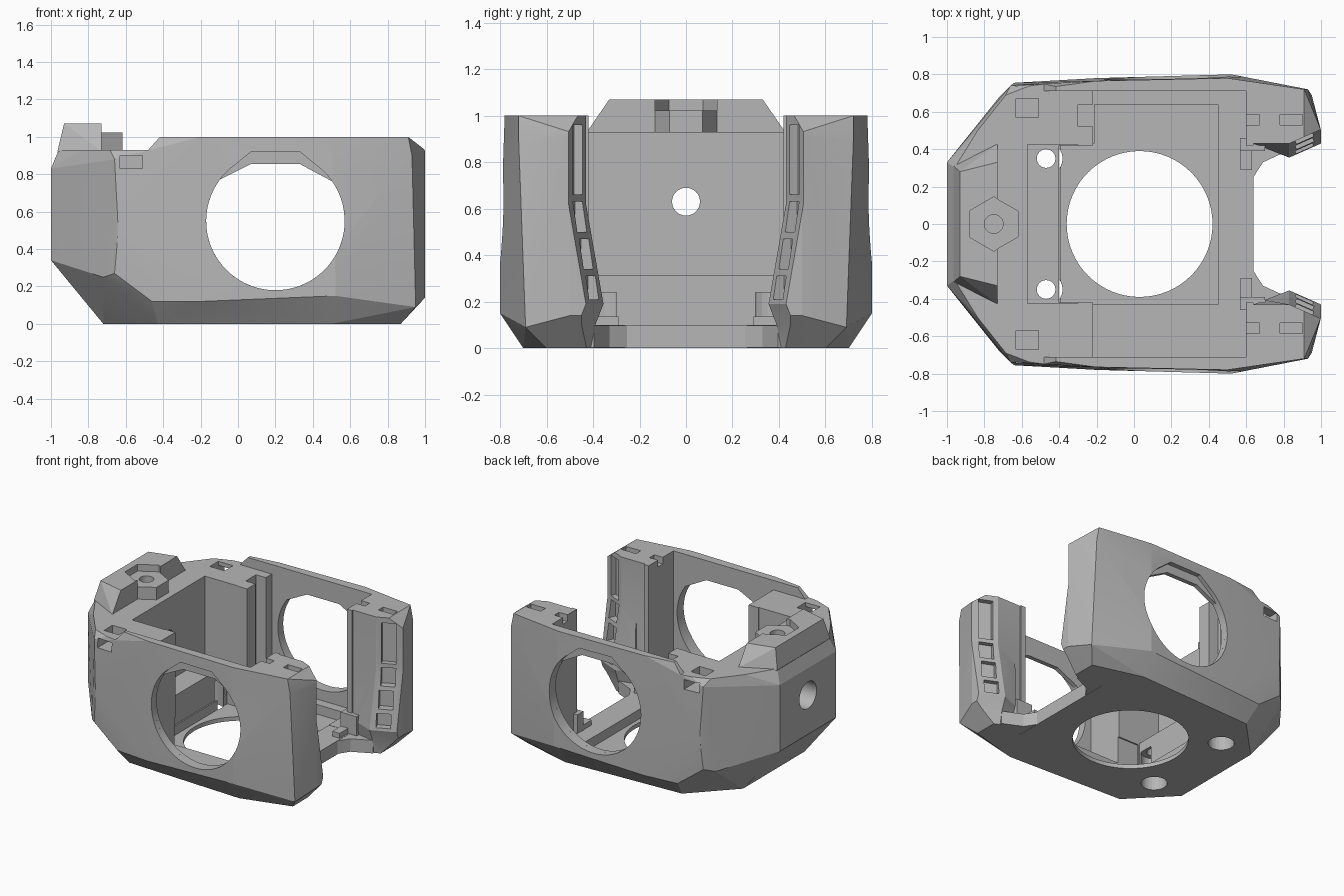
import bpy, bmesh
from math import cos, sin, radians, atan2
from mathutils import Matrix, Vector

if "Cube" in bpy.data.objects:
    bpy.data.objects.remove(bpy.data.objects["Cube"])

grey = bpy.data.materials.new("plain_grey")
grey.use_nodes = True
grey.diffuse_color = (0.47, 0.47, 0.47, 1)
grey.node_tree.nodes["Principled BSDF"].inputs["Base Color"].default_value = (0.47, 0.47, 0.47, 1)


def finish(name, bm):
    bmesh.ops.recalc_face_normals(bm, faces=bm.faces)
    mesh = bpy.data.meshes.new(name)
    bm.to_mesh(mesh)
    bm.free()
    mesh.materials.append(grey)
    ob = bpy.data.objects.new(name, mesh)
    bpy.context.collection.objects.link(ob)
    return ob


def hull(name, points):
    # Convex solid mirrored across y
    bm = bmesh.new()
    for x, y, z in points:
        bm.verts.new((x, y, z))
        bm.verts.new((x, -y, z))
    res = bmesh.ops.convex_hull(bm, input=bm.verts)
    junk = {v for v in res["geom_interior"] + res["geom_unused"] if isinstance(v, bmesh.types.BMVert)}
    bmesh.ops.delete(bm, geom=list(junk), context="VERTS")
    bmesh.ops.dissolve_limit(bm, angle_limit=radians(1), verts=bm.verts, edges=bm.edges)
    return finish(name, bm)


def loft(name, rings):
    bm = bmesh.new()
    rows = [[bm.verts.new(p) for p in ring] for ring in rings]
    for a, b in zip(rows, rows[1:]):
        for i in range(len(a)):
            j = (i + 1) % len(a)
            bm.faces.new((a[i], a[j], b[j], b[i]))
    bm.faces.new(rows[0])
    bm.faces.new(rows[-1])
    return finish(name, bm)


def prism(name, outline, zs):
    return loft(name, [[(x, y, z) for x, y in outline] for z in zs])


def box(name, xs, ys, zs):
    return prism(name, [(xs[0], ys[0]), (xs[1], ys[0]), (xs[1], ys[1]), (xs[0], ys[1])], zs)


def ngon(x, y, r, n, turn=0):
    return [(x + r * cos(radians(360 * i / n + turn)), y + r * sin(radians(360 * i / n + turn))) for i in range(n)]


def combine(ob, other, operation):
    mod = ob.modifiers.new("shape", "BOOLEAN")
    mod.operation, mod.solver, mod.object = operation, "EXACT", other
    bpy.context.view_layer.objects.active = ob
    bpy.ops.object.modifier_apply(modifier=mod.name)
    bpy.data.objects.remove(other)


def cut(other):
    combine(body, other, "DIFFERENCE")


def add(other):
    combine(body, other, "UNION")


# Faceted outer body
body = hull("shroud_body", [
    (-.72, .36, 0), (-.43, .66, 0), (.5, .7, 0), (.87, .6, 0), (.87, .3, 0),
    (-1, .33, .34), (-.72, .68, .25), (-.66, .74, .27), (-.46, .757, .12), (-.2, .78, .12), (.52, .8, .15),
    (.95, .69, .09), (1, .5, .14), (1, .3, .14), (.52, .8, .4), (.52, .775, .56),
    (-1, .33, .83), (-.64, .755, .5), (-.66, .74, .88), (-.93, .28, 1), (-.72, .62, 1),
    (-.42, .735, 1), (-.2, .765, 1), (.5, .78, 1), (.91, .72, 1), (.91, .3, 1),
    (.93, .72, .9), (1, .5, .93), (1, .3, .93)])

# Lowered front deck with its sloped step
cut(loft("deck_cutter", [[(-1.2, y, .93), (-.48, y, .93), (-.4, y, 1.02), (-.4, y, 1.3), (-1.2, y, 1.3)]
                         for y in (-1, 1)]))
cut(box("inner_deck_cutter", (-.7, -.1), (-.71, .71), (.93, 1.3)))

# Raised front boss with hex pocket and collar
add(hull("front_boss", [(-.73, .43, .925), (-.73, .33, 1.07), (-.93, .28, 1.07), (-.965, .31, .925), (-.73, .43, .9),
                        (-.95, .31, .9)]))
cut(prism("hex_pocket", ngon(-.75, 0, .145, 6, 30), (1.02, 1.3)))
add(prism("hex_collar", ngon(-.74, 0, .14, 6, 30), (.9, 1.022)))
cut(prism("collar_bore", ngon(-.75, 0, .05, 24), (.8, 1.3)))

# Main cavity, ledge and side bays
cut(box("center_cavity", (-.4, .7), (-.42, .42), (.1, 1.4)))
cut(box("ledge_cavity", (-.57, -.3), (-.425, .425), (.315, 1.41)))
cut(box("bay_cavity", (-.22, .6), (-.71, .71), (.102, 1.42)))
cut(box("block_slot", (-.3, -.2), (.52, .64), (.11, 1.3)))

# Thin sunken floor
cut(box("floor_recess", (-.39, .45), (-.43, .43), (.03, .3)))
cut(box("side_floor_recess", (-.21, .449), (.4, .64), (.031, .3)))

# Rear opening between the pillars, bulging low down
levels = ((-.1, .43), (.1, .39), (.19, .355), (.62, .43), (1.3, .43))
rings = []
for z, w in levels:
    half = [(.64, .43), (.83, w), (1.1, w + .12)]
    rings.append([(x, y, z) for x, y in half] + [(x, -y, z) for x, y in reversed(half)])
cut(loft("rear_opening", rings))

# Floor gussets and tabs beside the pillars
for s in (-1, 1):
    add(prism("floor_gusset", [(.6, .25 * s), (.638, .25 * s), (.69, .33 * s), (.83, .395 * s), (.8, .5 * s),
                               (.6, .5 * s)], (.002, .098)))
    add(box("floor_tab", (.57, .63), sorted((.29 * s, .46 * s)), (.09, .137)))
    add(box("pillar_foot", (.568, .7), sorted((.39 * s, .46 * s)), (.08, .24)))

# Floor openings, with screw holes widened from beneath
cut(prism("floor_opening", ngon(.03, 0, .39, 64), (-.2, .3)))
for y in (-.35, .35):
    cut(prism("screw_hole", ngon(-.47, y, .05, 24), (-.2, .6)))
    cut(prism("screw_counterbore", ngon(-.47, y, .088, 24), (-.2, .24)))

# Round side windows with flattened tops and a stepped upper rim
for s in (-1, 1):
    for y0, y1, top, span in ((.69, .87, .855, 37), (.742, .86, .92, 55)):
        ring = [(.2 + .37 * cos(radians(a)), .55 + .37 * sin(radians(a))) for a in range(180 - span, 361 + span, 4)]
        ring += [(.33, top), (.07, top)]
        cut(loft("side_window", [[(x, s * y, z) for x, z in ring] for y in (y0, y1)]))

# Nose bore
for r, x0, x1 in ((.06, -1.2, -.3), (.1, -1.2, -.84)):
    cut(loft("nose_bore", [[(x, y, z) for y, z in ngon(0, .63, r, 32)] for x in (x0, x1)]))

# Strap slots in the front corners and cable slots in the pillars
tilt = atan2(.12, .28)
for s in (-1, 1):
    cut(box("corner_pocket", (-.63, -.51), sorted((.57 * s, .67 * s)), (.83, 1.2)))
    cut(box("corner_outlet", (-.63, -.51), sorted((.6 * s, .9 * s)), (.83, .9)))
    for xs in ((.59, .67), (.78, .9)):
        cut(box("top_slot", xs, sorted((.53 * s, .585 * s)), (.95, 1.2)))
    for z0, z1, y in ((.66, .96, .465), (.5, .63, .46), (.34, .47, .435), (.21, .31, .405)):
        slot = box("pillar_slot", (-.05, .05), (-.04, .04), (z0, z1))
        slot.data.transform(Matrix.Translation(Vector((.91, y * s, 0))) @ Matrix.Rotation(tilt * s, 4, "Z"))
        cut(slot)

# Crisp facets with smooth bores
bpy.ops.object.select_all(action="DESELECT")
body.select_set(True)
bpy.context.view_layer.objects.active = body
bpy.ops.object.shade_smooth_by_angle(angle=radians(12))
